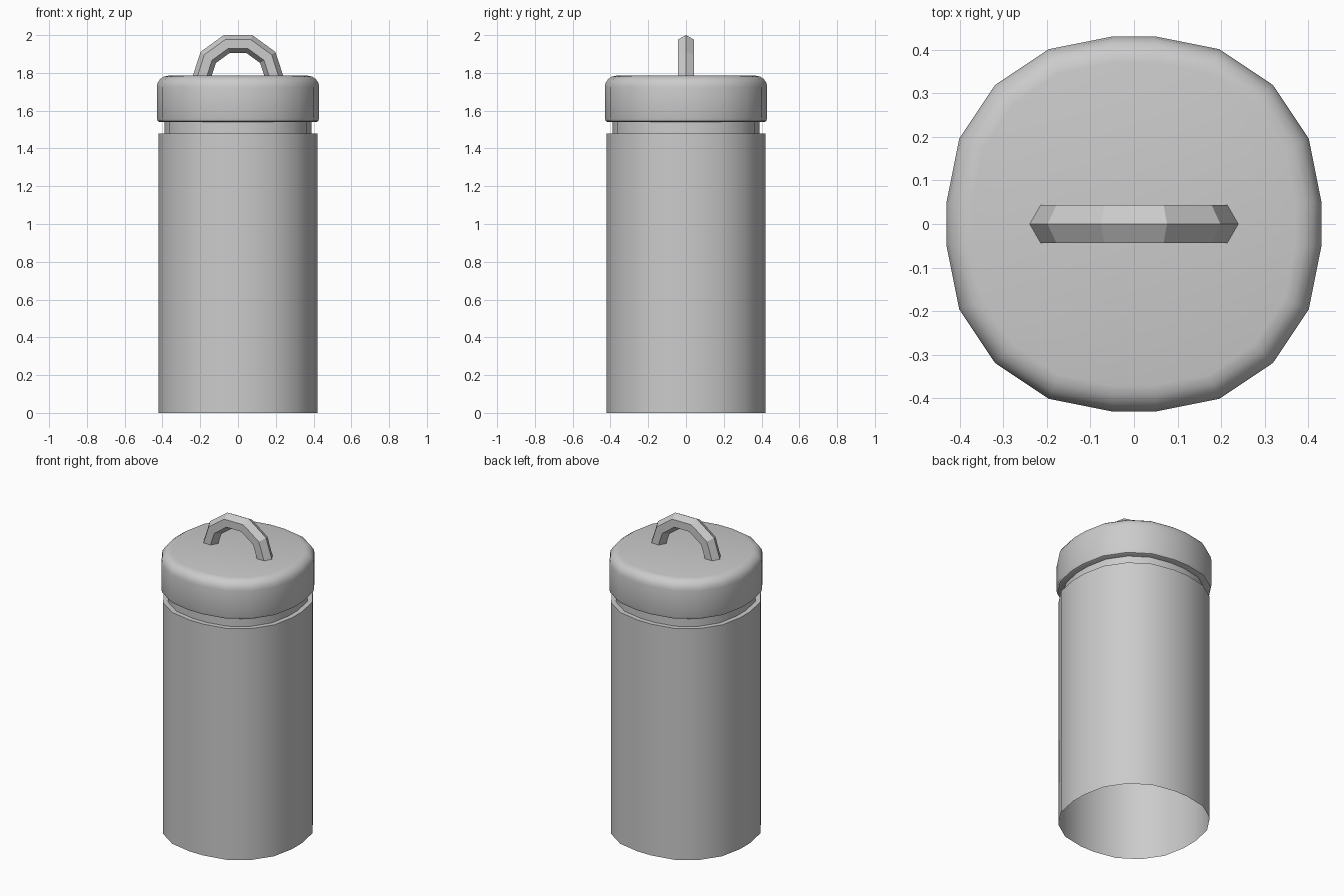
import bpy, bmesh
from math import sin, cos, pi, radians

if "Cube" in bpy.data.objects:
    bpy.data.objects.remove(bpy.data.objects["Cube"])


def ring(half, z):
    """Square of half-width `half` with big corners of 4 segments each."""
    c, r, pts = 0.05, half - 0.05, []
    for q, (sx, sy) in enumerate([(1, 1), (-1, 1), (-1, -1), (1, -1)]):
        for k in range(5):
            a = q * pi / 2 + k * pi / 8
            pts.append((sx * c + r * cos(a), sy * c + r * sin(a), z))
    return pts


def loft(name, rings, cap_start=False, cap_end=False, smooth=True):
    bm = bmesh.new()
    vs = [[bm.verts.new(p) for p in r] for r in rings]
    n = len(vs[0])
    for a, b in zip(vs, vs[1:]):
        for i in range(n):
            j = (i + 1) % n
            bm.faces.new((a[i], a[j], b[j], b[i]))
    if cap_start:
        bm.faces.new(vs[0][::-1])
    if cap_end:
        bm.faces.new(vs[-1])
    if cap_start and cap_end:
        bmesh.ops.recalc_face_normals(bm, faces=bm.faces)
    me = bpy.data.meshes.new(name)
    bm.to_mesh(me)
    bm.free()
    ob = bpy.data.objects.new(name, me)
    bpy.context.collection.objects.link(ob)
    if smooth:
        bpy.ops.object.select_all(action='DESELECT')
        ob.select_set(True)
        bpy.context.view_layer.objects.active = ob
        bpy.ops.object.shade_smooth_by_angle(angle=radians(35))
    return ob


# open-bottomed body with a shoulder and neck
loft("body", [ring(0.42, 0), ring(0.42, 1.48), ring(0.39, 1.48), ring(0.39, 1.55)])

# lid with a rounded top edge
lid = [(0.415, 1.54), (0.425, 1.545), (0.43, 1.56)]
lid += [(0.37 + 0.06 * cos(k * pi / 8), 1.725 + 0.06 * sin(k * pi / 8)) for k in range(5)]
loft("lid", [ring(h, z) for h, z in lid], True, True)

# faceted carrying loop: part of a ten-sided ring with hexagonal section
loop = []
for k in range(6):
    a = k * pi / 5
    loop.append([((0.195 + 0.05 * cos(t)) * cos(a), 0.05 * sin(t),
                  1.767 + (0.195 + 0.05 * cos(t)) * sin(a))
                 for t in (i * pi / 3 for i in range(6))])
loft("handle", loop, True, True, smooth=False)
